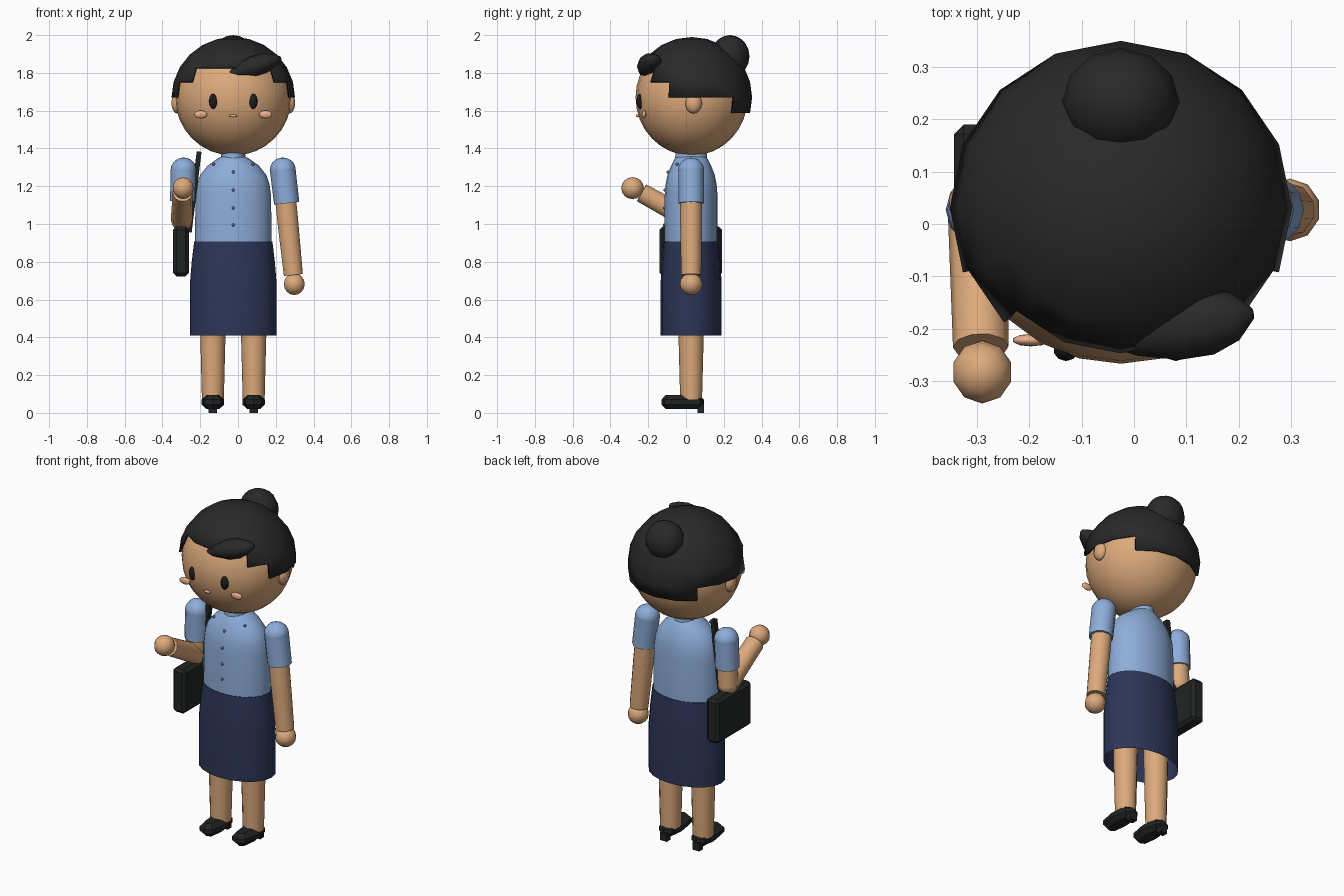
import bpy, bmesh, math
from mathutils import Vector, Matrix

if "Cube" in bpy.data.objects:
    bpy.data.objects.remove(bpy.data.objects["Cube"])


def material(name, rgb):
    m = bpy.data.materials.new(name)
    m.diffuse_color = (*rgb, 1)
    m.use_nodes = True
    m.node_tree.nodes["Principled BSDF"].inputs["Base Color"].default_value = m.diffuse_color
    return m


SKIN = material("skin", (0.72, 0.40, 0.20))
BLUSH = material("blush", (0.80, 0.43, 0.26))
HAIR = material("black_hair", (0.022, 0.022, 0.022))
EYE = material("eye_black", (0.012, 0.012, 0.013))
SHIRT = material("shirt_blue", (0.27, 0.42, 0.70))
BUTTON = material("button_blue", (0.10, 0.17, 0.34))
NAVY = material("skirt_navy", (0.026, 0.036, 0.095))
LEATHER = material("black_leather", (0.016, 0.018, 0.018))

CX, CY = -0.025, 0.027      # body axis
HEAD = Vector((CX, 0.03, 1.67))


def finish(bm, name, mat, angle=50):
    bmesh.ops.recalc_face_normals(bm, faces=bm.faces)
    me = bpy.data.meshes.new(name)
    bm.to_mesh(me)
    bm.free()
    me.materials.append(mat)
    ob = bpy.data.objects.new(name, me)
    bpy.context.collection.objects.link(ob)
    bpy.ops.object.select_all(action='DESELECT')
    ob.select_set(True)
    bpy.context.view_layer.objects.active = ob
    if angle:
        bpy.ops.object.shade_smooth_by_angle(angle=math.radians(angle))
    return ob


def ball(name, loc, radii, mat, seg=12, rings=8, rot=(0, 0, 0)):
    bm = bmesh.new()
    bmesh.ops.create_uvsphere(bm, u_segments=seg, v_segments=rings, radius=1)
    ob = finish(bm, name, mat)
    ob.data.transform(Matrix.Diagonal((*radii, 1)))
    ob.location, ob.rotation_euler = loc, rot
    return ob


def loft(name, rings, mat, n=16, caps=True, angle=50):
    """Rings of (z, half width, half depth) joined into a skin around z."""
    bm = bmesh.new()
    loops = []
    for z, rx, ry in rings:
        loops.append([bm.verts.new((rx * math.cos(2 * math.pi * i / n),
                                    ry * math.sin(2 * math.pi * i / n), z))
                      for i in range(n)])
    for a, b in zip(loops, loops[1:]):
        for i in range(n):
            j = (i + 1) % n
            bm.faces.new((a[i], a[j], b[j], b[i]))
    if caps:
        bm.faces.new(loops[0])
        bm.faces.new(loops[-1])
    return finish(bm, name, mat, angle)


def limb(name, p0, p1, r0, r1, mat, n=10):
    p0, p1 = Vector(p0), Vector(p1)
    d = p1 - p0
    ob = loft(name, [(0, r0, r0), (d.length, r1, r1)], mat, n)
    ob.location = p0
    ob.rotation_euler = d.to_track_quat('Z', 'Y').to_euler()
    return ob


def box(name, loc, size, mat, bevel=0.0, rot=(0, 0, 0)):
    bm = bmesh.new()
    bmesh.ops.create_cube(bm, size=1, matrix=Matrix.Diagonal((*size, 1)))
    if bevel:
        bmesh.ops.bevel(bm, geom=bm.edges[:], offset=bevel, segments=1,
                        affect='EDGES')
    ob = finish(bm, name, mat, 0)
    ob.location, ob.rotation_euler = loc, rot
    return ob


# Head and face
ball("head", HEAD, (0.308, 0.297, 0.308), SKIN, 24, 16)
for s, side in ((-1, "right"), (1, "left")):
    ball(side + "_ear", (CX + s * 0.297, 0.04, 1.64), (0.032, 0.045, 0.055),
         SKIN, 10, 8)
    ball(side + "_eye", (CX + s * 0.105, -0.24, 1.65), (0.024, 0.022, 0.041),
         EYE, 10, 8)
    ball(side + "_cheek", (CX + s * 0.172, -0.222, 1.58), (0.036, 0.012, 0.021),
         BLUSH, 10, 8)
ball("mouth", (CX, -0.256, 1.573), (0.022, 0.009, 0.008), BLUSH, 10, 6)

# Hair cap: sphere with a stepped hem that depends on the angle from the front
bm = bmesh.new()
bmesh.ops.create_uvsphere(bm, u_segments=16, v_segments=12, radius=1)
drop = []
for f in bm.faces:
    c = f.calc_center_median()
    away = math.degrees(abs(math.atan2(c.x, -c.y)))
    hem = 30 if away < 45 else 15 if away < 67.5 else 0 if away < 135 else -15
    if c.z < math.sin(math.radians(hem)):
        drop.append(f)
bmesh.ops.delete(bm, geom=drop, context='FACES')
bmesh.ops.scale(bm, vec=(0.327, 0.32, 0.32), verts=bm.verts)
hair = finish(bm, "hair_cap", HAIR)
hair.location = HEAD
shell = hair.modifiers.new("thickness", 'SOLIDIFY')
shell.thickness, shell.offset = 0.012, -1

ball("hair_bun", (CX, 0.233, 1.888), (0.112, 0.103, 0.112), HAIR, 12, 10)

# Swept fringe lock, pointed at one end
lock = loft("fringe_lock", [(0, 0.004, 0.004), (0.07, 0.04, 0.034),
                            (0.15, 0.062, 0.056), (0.22, 0.064, 0.054),
                            (0.275, 0.046, 0.034), (0.31, 0.012, 0.010)],
            HAIR, 10, angle=60)
tip, end = Vector((-0.066, -0.225, 1.79)), Vector((0.23, -0.17, 1.88))
lock.location = tip
lock.rotation_euler = (end - tip).to_track_quat('Z', 'Y').to_euler()

# Blouse, collar, neck and skirt
body = loft("blouse", [(0.90, 0.203, 0.14), (1.15, 0.2, 0.14),
                       (1.21, 0.192, 0.135), (1.26, 0.175, 0.125),
                       (1.31, 0.135, 0.105), (1.345, 0.085, 0.088),
                       (1.365, 0.05, 0.07)], SHIRT, 20)
collar = loft("collar", [(1.34, 0.068, 0.085), (1.385, 0.06, 0.082)], SHIRT, 16)
neck = loft("neck", [(1.33, 0.05, 0.06), (1.42, 0.05, 0.06)], SKIN, 12)
skirt = loft("skirt", [(0.41, 0.23, 0.162), (0.68, 0.23, 0.162),
                       (0.80, 0.22, 0.155), (0.908, 0.207, 0.144)],
             NAVY, 20, caps=False)
waist = loft("skirt_waist", [(0.895, 0.204, 0.142), (0.908, 0.206, 0.143)],
             NAVY, 20)
for ob in (body, collar, neck, skirt, waist):
    ob.location = (CX, CY, 0)

# Buttons down the front and on the chest flaps
for i, (x, y, z) in enumerate([(0, -0.095, 1.275), (0, -0.112, 1.18),
                               (0, -0.114, 1.085), (0, -0.114, 0.995),
                               (-0.104, -0.047, 1.317), (0.104, -0.047, 1.317)]):
    ball("button_%d" % (i + 1), (CX + x, y, z), (0.008, 0.008, 0.008),
         BUTTON, 8, 6)

# Legs and heeled shoes
for s, side in ((-1, "right"), (1, "left")):
    x = CX + s * 0.108
    limb(side + "_lower_leg", (x, CY, 0.07), (x, CY, 0.42), 0.058, 0.067, SKIN, 12)
    ball(side + "_knee", (x, CY, 0.42), (0.067, 0.067, 0.067), SKIN, 12, 8)
    limb(side + "_upper_leg", (x, CY, 0.42), (x, CY, 0.85), 0.067, 0.075, SKIN, 12)
    shoe = loft(side + "_shoe", [(0.02, 0.034, 0.09), (0.045, 0.06, 0.112),
                                 (0.07, 0.06, 0.112), (0.095, 0.03, 0.09)],
                LEATHER, 8, angle=20)
    for v in shoe.data.vertices:        # square off the toe and heel
        if abs(v.co.x) > 0.02 and abs(v.co.y) > 0.02:
            v.co.y *= 1.2
    shoe.location = (x, -0.018, 0)
    box(side + "_heel", (x, 0.078, 0.024), (0.044, 0.036, 0.048), LEATHER)

# Arms: one hanging, one bent forward
for side, s, wrist, hand in (
        ("left", 1, (0.293, CY, 0.73), (0.298, CY, 0.682)),
        ("right", -1, (-0.293, -0.235, 1.165), (-0.29, -0.283, 1.19))):
    ox = 0 if s > 0 else -0.05          # both shoulders sit around the body axis
    shoulder = (ox + s * 0.237, CY, 1.285)
    cuff = (ox + s * 0.258, CY, 1.11)
    elbow = (ox + s * 0.264, CY, 1.01) if s > 0 else (-0.298, CY, 1.02)
    if s < 0:
        shoulder, cuff = (-0.288, CY, 1.285), (-0.293, CY, 1.12)
    ball(side + "_puff_shoulder", shoulder, (0.069, 0.069, 0.067), SHIRT, 12, 10)
    limb(side + "_sleeve", shoulder, cuff, 0.068, 0.067, SHIRT, 12)
    limb(side + "_upper_arm", shoulder, elbow, 0.058, 0.058, SKIN)
    ball(side + "_elbow", elbow, (0.058, 0.058, 0.058), SKIN, 10, 8)
    limb(side + "_forearm", elbow, wrist, 0.058, 0.053, SKIN)
    ball(side + "_hand", hand, (0.058, 0.06, 0.058), SKIN, 10, 8)

# Shoulder bag with its strap
box("bag", (-0.302, 0.025, 0.855), (0.084, 0.33, 0.265), LEATHER, bevel=0.018)
box("bag_strap", (-0.232, 0.03, 1.17), (0.026, 0.03, 0.43), LEATHER,
    rot=(0, math.radians(7), 0))
